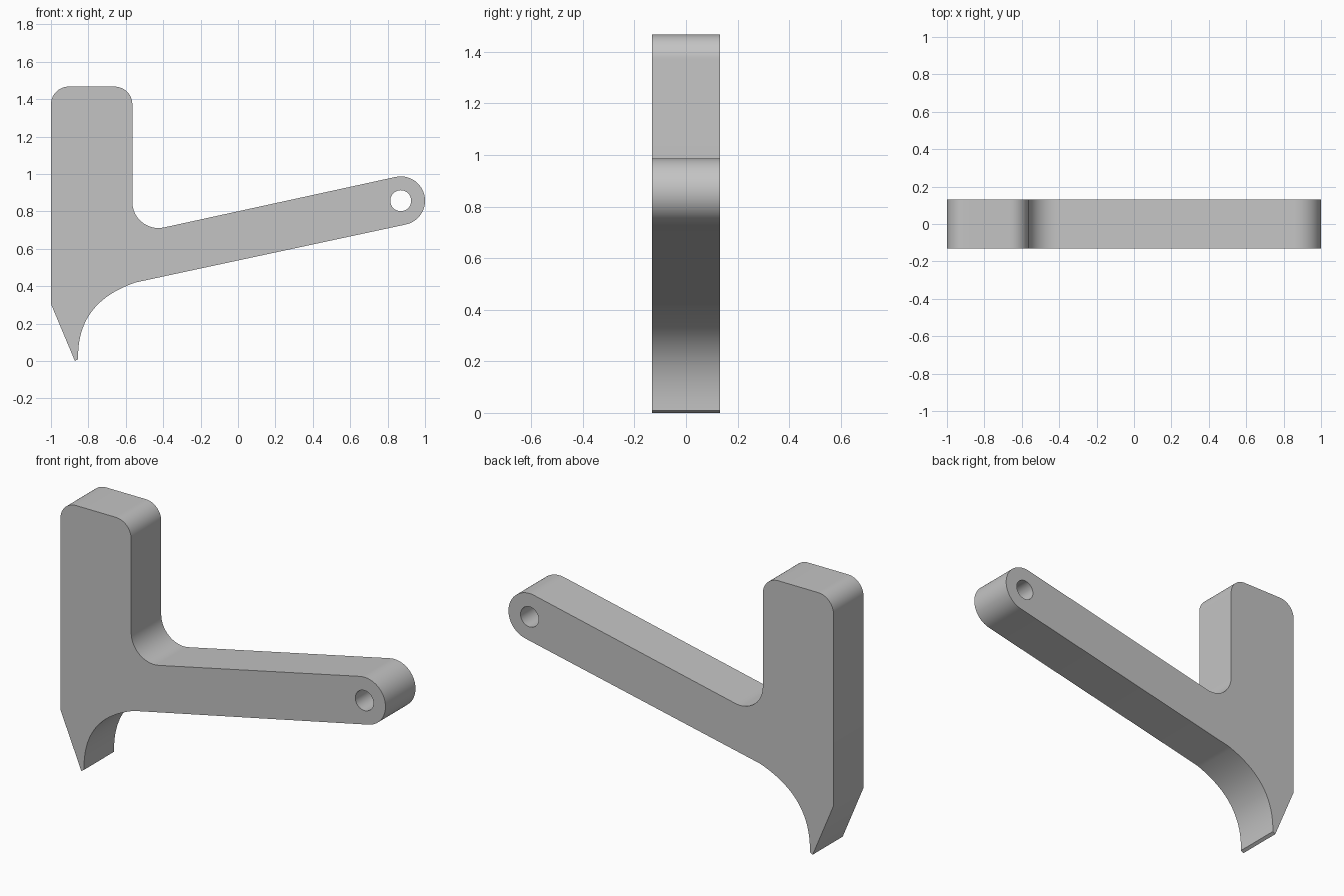
import bpy, bmesh
from math import sin, cos, tan, radians, pi
from mathutils import Vector
from mathutils.geometry import interpolate_bezier

cube = bpy.data.objects.get("Cube")
if cube:
    bpy.data.objects.remove(cube, do_unlink=True)

HALF = 0.132          # half thickness
LEFT, RIGHT, TOP = -1.0, -0.565, 1.467
SLOPE = radians(12.3)  # tilt of the arm
PIVOT, ARM_R, HOLE_R = (0.87, 0.857), 0.13, 0.056
CORNER_R, FILLET_R = 0.095, 0.14


def arc(centre, radius, start, end, steps=16):
    """Points on an arc in the XZ plane, angles in radians."""
    angles = [start + (end - start) * i / steps for i in range(steps + 1)]
    return [(centre[0] + radius * cos(a), centre[1] + radius * sin(a)) for a in angles]


# Fillet centre, tangent to the upright and to the arm's upper edge
fillet_x = RIGHT + FILLET_R
fillet_z = PIVOT[1] + (fillet_x - PIVOT[0]) * tan(SLOPE) + (ARM_R + FILLET_R) / cos(SLOPE)

# Concave underside of the spike
hook = interpolate_bezier(Vector((-0.855, 0.01)), Vector((-0.86, 0.25)),
                          Vector((-0.72, 0.36)), Vector((-0.548, 0.42)), 28)

# Outline: spike, underside, arm end, fillet, upright
outline = [(LEFT, 0.305), (-0.872, 0.0)]
outline += [tuple(p) for p in hook]
outline += arc(PIVOT, ARM_R, SLOPE - pi / 2, SLOPE + pi / 2, 32)
outline += arc((fillet_x, fillet_z), FILLET_R, SLOPE - pi / 2, -pi, 20)
outline += arc((RIGHT - CORNER_R, TOP - CORNER_R), CORNER_R, 0, pi / 2)
outline += arc((LEFT + CORNER_R, TOP - CORNER_R), CORNER_R, pi / 2, pi)
hole = arc(PIVOT, HOLE_R, 0, 2 * pi, 32)[:-1]

# Fill the outline around the hole and extrude through the thickness
bm = bmesh.new()
edges = []
for loop in (outline, hole):
    verts = [bm.verts.new((x, -HALF, z)) for x, z in loop]
    edges += [bm.edges.new((v, verts[i - 1])) for i, v in enumerate(verts)]
bmesh.ops.triangle_fill(bm, use_beauty=True, edges=edges, normal=(0, -1, 0))
result = bmesh.ops.extrude_face_region(bm, geom=bm.faces[:], use_keep_orig=True)
moved = [g for g in result["geom"] if isinstance(g, bmesh.types.BMVert)]
bmesh.ops.translate(bm, verts=moved, vec=(0, 2 * HALF, 0))
bmesh.ops.recalc_face_normals(bm, faces=bm.faces[:])
mesh = bpy.data.meshes.new("lever_bracket")
bm.to_mesh(mesh)
bm.free()

# Plain grey finish
grey = bpy.data.materials.new("light_grey")
grey.use_nodes = True
colour = (0.55, 0.55, 0.55, 1.0)
grey.diffuse_color = colour
grey.node_tree.nodes["Principled BSDF"].inputs["Base Color"].default_value = colour
mesh.materials.append(grey)

bracket = bpy.data.objects.new("lever_bracket", mesh)
bpy.context.collection.objects.link(bracket)
bpy.ops.object.select_all(action="DESELECT")
bracket.select_set(True)
bpy.context.view_layer.objects.active = bracket
bpy.ops.object.shade_smooth_by_angle(angle=radians(25))
